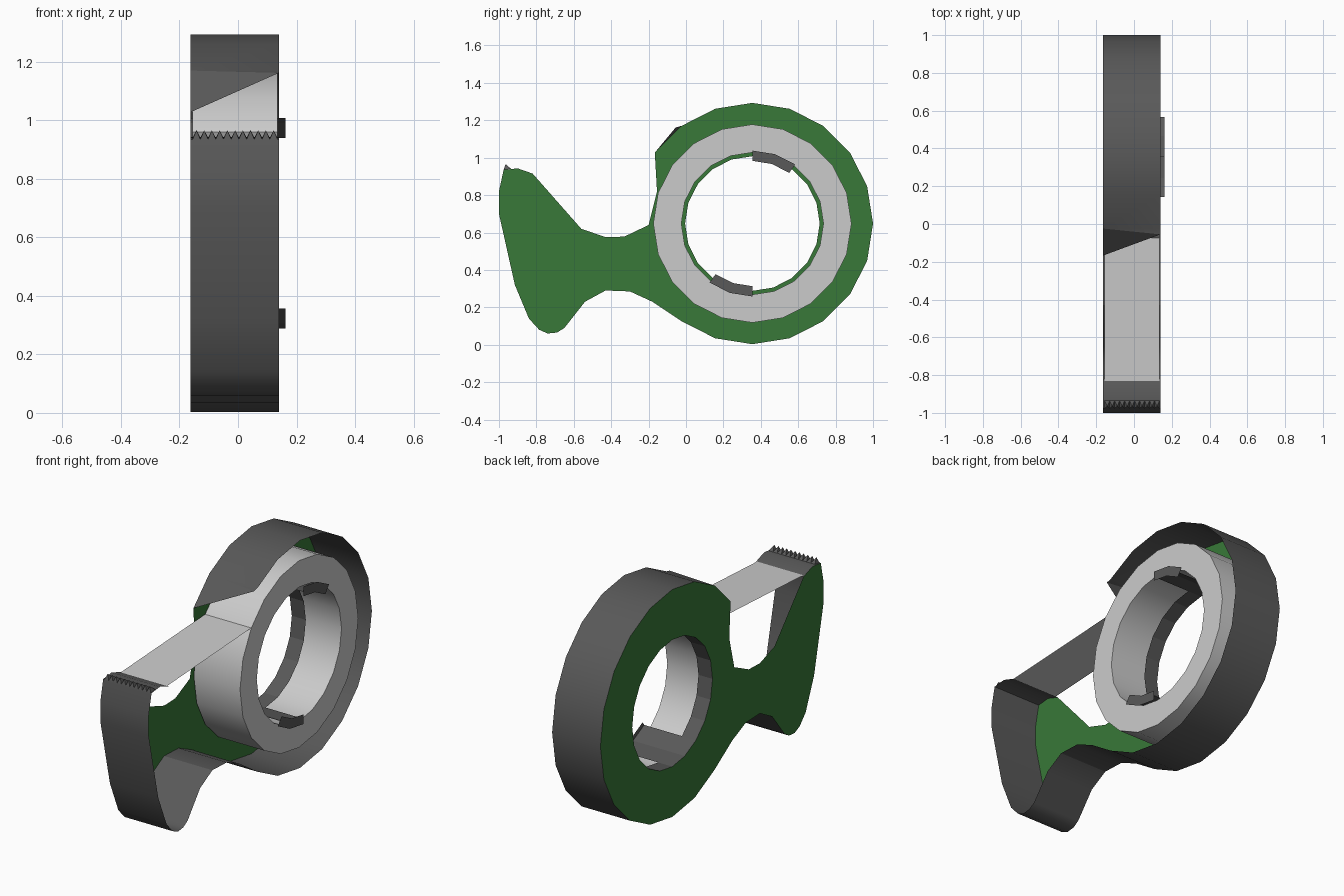
import bpy, bmesh
from math import sin, cos, radians

if "Cube" in bpy.data.objects:
    bpy.data.objects.remove(bpy.data.objects["Cube"])

CY, CZ = 0.355, 0.648           # centre of the reel
BACK, FRONT = -0.163, 0.14      # depth range of the shell
R_RIM, R_TAPE, R_BORE, R_HUB = 0.645, 0.53, 0.38, 0.36


def material(name, rgb):
    m = bpy.data.materials.new(name)
    m.diffuse_color = (*rgb, 1)
    m.use_nodes = True
    m.node_tree.nodes["Principled BSDF"].inputs["Base Color"].default_value = m.diffuse_color
    return m


green = material("green_plastic", (0.04, 0.19, 0.04))
dark = material("dark_grey_plastic", (0.1, 0.1, 0.1))


def finish(name, bm, mat=None, smooth=False):
    me = bpy.data.meshes.new(name)
    bm.to_mesh(me)
    bm.free()
    ob = bpy.data.objects.new(name, me)
    bpy.context.collection.objects.link(ob)
    if mat:
        me.materials.append(mat)
    if smooth:
        bpy.ops.object.select_all(action='DESELECT')
        ob.select_set(True)
        bpy.context.view_layer.objects.active = ob
        bpy.ops.object.shade_smooth_by_angle(angle=radians(30))
    return ob


def polar(r, deg):
    """Point (y, z) on the reel, degrees measured from +y towards +z."""
    return CY + r * cos(radians(deg)), CZ + r * sin(radians(deg))


def arc(r, start, end):
    n = round(abs(end - start) / 18)
    return [polar(r, start + (end - start) * i / n) for i in range(n + 1)]


def loft(bm, path_a, xa, path_b, xb, closed=False):
    """Strip of quads between two (y, z) paths at two depths."""
    a = [bm.verts.new((xa, *p)) for p in path_a]
    b = [bm.verts.new((xb, *p)) for p in path_b]
    n = len(a)
    for i in range(n if closed else n - 1):
        j = (i + 1) % n
        bm.faces.new((a[i], a[j], b[j], b[i]))
    return a, b


def circle(r):
    return arc(r, 360, 0)[:-1]


# Outline parts: round rim, then neck underside and handle front
handle = [(-0.18, 0.23), (-0.3, 0.285), (-0.43, 0.29), (-0.54, 0.23),
          (-0.65, 0.09), (-0.69, 0.065), (-0.74, 0.06), (-0.785, 0.08),
          (-0.84, 0.14), (-0.915, 0.32), (-1.0, 0.7), (-1.0, 0.82),
          (-0.975, 0.935), (-0.9, 0.943), (-0.82, 0.915)]
neck_top = [(-0.56, 0.62), (-0.43, 0.575), (-0.33, 0.578), (-0.2, 0.64),
            (-0.155, 0.82), polar(R_RIM, 144)]
wall_path = arc(R_RIM, 126, -126) + handle

# Green side plate with the reel hole
bm = bmesh.new()
for pts in (wall_path + neck_top, circle(R_HUB)):
    vs = [bm.verts.new((BACK, *p)) for p in pts]
    for i in range(len(vs)):
        bm.edges.new((vs[i - 1], vs[i]))
bmesh.ops.triangle_fill(bm, use_beauty=True, edges=bm.edges[:], normal=(1, 0, 0))
finish("side_plate", bm, green)

# Outer wall with its slanted end above the tape exit
bm = bmesh.new()
a, b = loft(bm, wall_path, BACK, wall_path, FRONT)
corner = bm.verts.new((BACK, *polar(R_RIM, 144)))
tip = bm.verts.new((FRONT, -0.055, 1.162))
bm.faces.new((corner, a[0], tip))
bm.faces.new((a[0], b[0], tip))
finish("outer_wall", bm, dark, smooth=True)

# Tape roll: smooth outside, faceted bore, two flat sides
bm = bmesh.new()
T0, T1 = -0.155, 0.135
outer, bore = circle(R_TAPE), circle(R_BORE)
loft(bm, outer, T0, outer, T1, True)
loft(bm, outer, T1, bore, T1, True)
loft(bm, bore, T1, bore, T0, True)
loft(bm, bore, T0, outer, T0, True)
bmesh.ops.remove_doubles(bm, verts=bm.verts[:], dist=1e-4)
bmesh.ops.recalc_face_normals(bm, faces=bm.faces[:])
finish("tape_roll", bm, smooth=True)

# Free strip of tape to the cutter
bm = bmesh.new()
strip = [polar(R_TAPE, 144), (-0.83, 0.919)]
loft(bm, strip, T0, strip, T1)
finish("tape_strip", bm)

# Short hub ring
bm = bmesh.new()
loft(bm, circle(R_HUB), -0.075, circle(R_HUB), BACK, True)
finish("hub_ring", bm, dark)

# Two spring fingers with retaining lips
for name, start in (("upper_finger", 90), ("lower_finger", 270)):
    bm = bmesh.new()
    finger = arc(R_HUB, start, start - 36)
    loft(bm, finger, 0.162, finger, -0.075)
    loft(bm, arc(0.39, start, start - 36), 0.162,
         arc(0.335, start, start - 36), 0.162)
    finish(name, bm, dark)

# Row of cutting teeth
bm = bmesh.new()
N = 11
step = (T1 - T0) / N
for i in range(N):
    x = T0 + i * step
    base = [bm.verts.new(p) for p in ((x, -0.975, 0.935), (x + step, -0.975, 0.935),
                                      (x + step, -0.935, 0.94), (x, -0.935, 0.94))]
    top = bm.verts.new((x + step / 2, -0.965, 0.966))
    for k in range(4):
        bm.faces.new((base[k], base[(k + 1) % 4], top))
finish("cutter_teeth", bm, dark)
